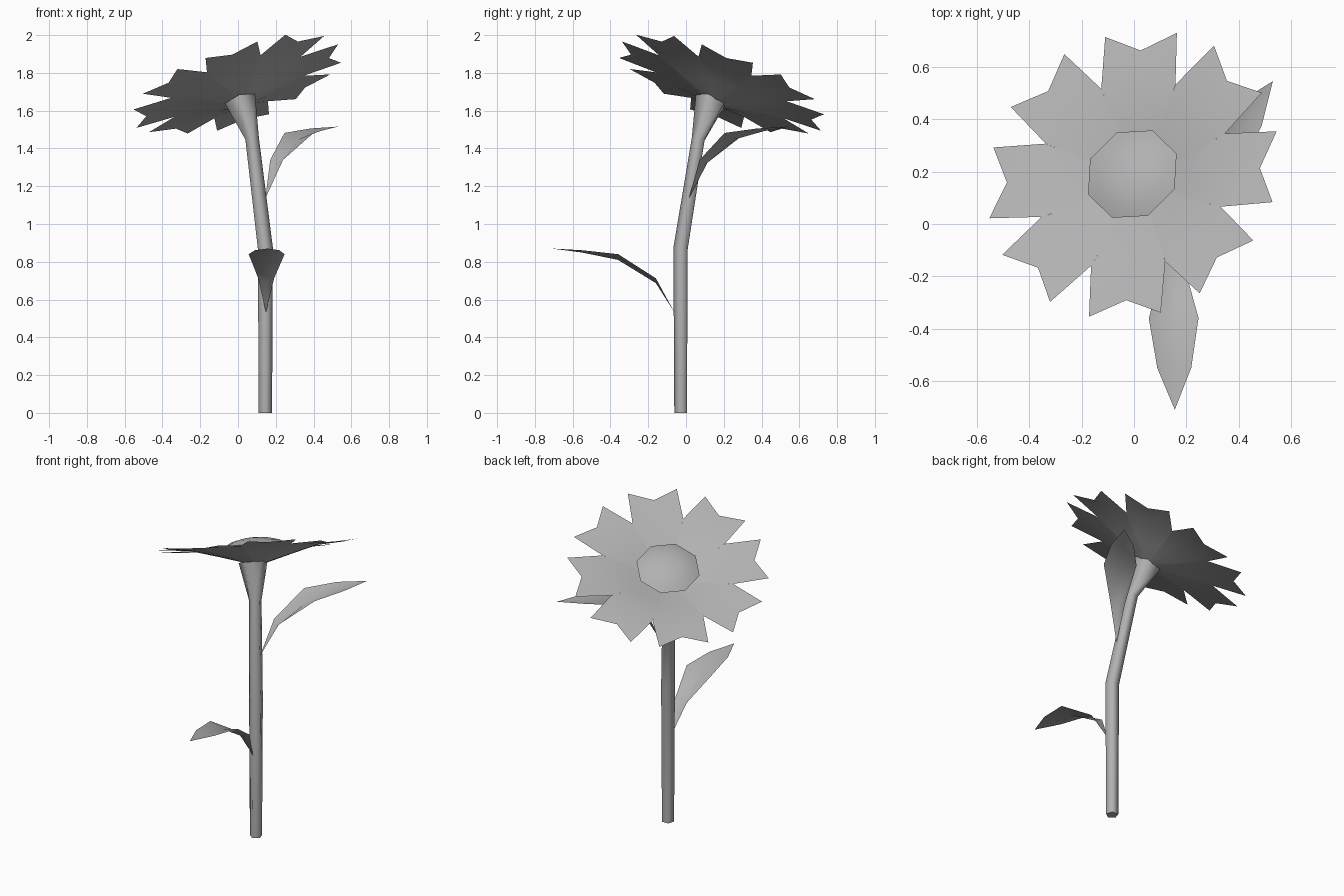
import bpy
from math import sin, cos, pi, radians
from mathutils import Vector, Matrix

if "Cube" in bpy.data.objects:
    bpy.data.objects.remove(bpy.data.objects["Cube"])

grey = bpy.data.materials.new("dark_grey")
grey.diffuse_color = (.44, .44, .44, 1)
grey.use_nodes = True
grey.node_tree.nodes["Principled BSDF"].inputs["Base Color"].default_value = grey.diffuse_color


def make(name, verts, faces):
    me = bpy.data.meshes.new(name)
    me.from_pydata([tuple(v) for v in verts], [], faces)
    me.update()
    me.materials.append(grey)
    ob = bpy.data.objects.new(name, me)
    bpy.context.collection.objects.link(ob)
    return ob


def tilt(direction):
    return Vector((0, 0, 1)).rotation_difference(Vector(direction)).to_matrix().to_4x4()


def tube(name, rings, sides, phase, matrix=Matrix(), cap_top=True):
    """Skin rings of (centre, radius, axis)."""
    verts, faces = [], []
    for c, r, axis in rings:
        m = matrix @ Matrix.Translation(c) @ tilt(axis)
        for i in range(sides):
            a = phase + 2 * pi * i / sides
            verts.append(m @ Vector((r * cos(a), r * sin(a), 0)))
    for k in range(len(rings) - 1):
        for i in range(sides):
            a, b = k * sides + i, k * sides + (i + 1) % sides
            faces.append((a, b, b + sides, a + sides))
    faces.append(tuple(reversed(range(sides))))
    if cap_top:
        n = (len(rings) - 1) * sides
        faces.append(tuple(range(n, n + sides)))
    return make(name, verts, faces)


# Head frame: tipped back and to the left
normal = Vector((-.34, .38, 1)).normalized()
head = Matrix.Translation((-.004, .188, 1.73)) @ tilt(normal)

# Stem with bend and flared calyx
up = (0, 0, 1)
stem = tube("stem", [((.145, -.025, 0), .037, up), ((.145, -.025, .87), .042, (-.06, .08, 1)),
                     ((.075, .068, 1.45), .038, (-.15, .18, 1)),
                     ((.012, .135, 1.655), .088, normal)], 5, -pi / 2, cap_top=False)

# Eight notched petals meeting edge to edge; alternate ones sit slightly lower
rows = [(.05, .021, -.095), (.2, .083, -.05), (.36, .149, -.004)]
for k in range(8):
    turn = head @ Matrix.Rotation(k * pi / 4, 4, 'Z')
    drop = .012 if k % 2 == 0 else 0
    pts = []
    for r, w, h in rows:
        pts += [(r, -w, h), (r, 0, h - .004), (r, w, h)]
    pts += [(.569, -.144, .012 - drop), (.508, 0, .006 - drop), (.569, .144, .012 - drop)]
    faces = [(3 * j + i, 3 * j + i + 3, 3 * j + i + 4, 3 * j + i + 1)
             for j in range(3) for i in range(2)]
    make(f"petal_{k + 1}", [turn @ Vector(p) for p in pts], faces)

# Domed seed disc with undercut rim
tube("seed_disc", [((0, 0, h), r, up) for r, h in
                   [(.12, -.06), (.188, .008), (.14, .034), (.07, .05), (.012, .055)]],
     8, pi / 8, head)


def leaf(name, root, azimuth, scale):
    """Arched, creased leaf: rows of (reach, rise, half width, crease)."""
    prof = [(.10, .17, .042, .025), (.30, .295, .095, .03), (.49, .325, .065, .012)]
    m = Matrix.Translation(root) @ Matrix.Rotation(radians(azimuth), 4, 'Z') @ \
        Matrix.Diagonal((*scale, 1))
    pts = [(0, 0, 0)]
    for x, z, w, c in prof:
        pts += [(x, -w, z + c / 2), (x, 0, z - c / 2), (x, w, z + c / 2)]
    pts.append((.65, 0, .34))
    faces = [(0, 1, 2), (0, 2, 3)]
    for j in (1, 4):
        faces += [(j + i, j + i + 3, j + i + 4, j + i + 1) for i in range(2)]
    faces += [(7, 10, 8), (8, 10, 9)]
    make(name, [m @ Vector(p) for p in pts], faces)


# Leaves
leaf("lower_leaf", (.148, -.06, .53), -89.3, (1, 1, 1))
leaf("upper_leaf", (.145, .015, 1.135), 54, (1.01, 1, 1.12))

# Smooth shading with crisp rims
for ob in bpy.context.scene.objects:
    ob.select_set(True)
bpy.context.view_layer.objects.active = stem
bpy.ops.object.shade_smooth_by_angle(angle=radians(75))
